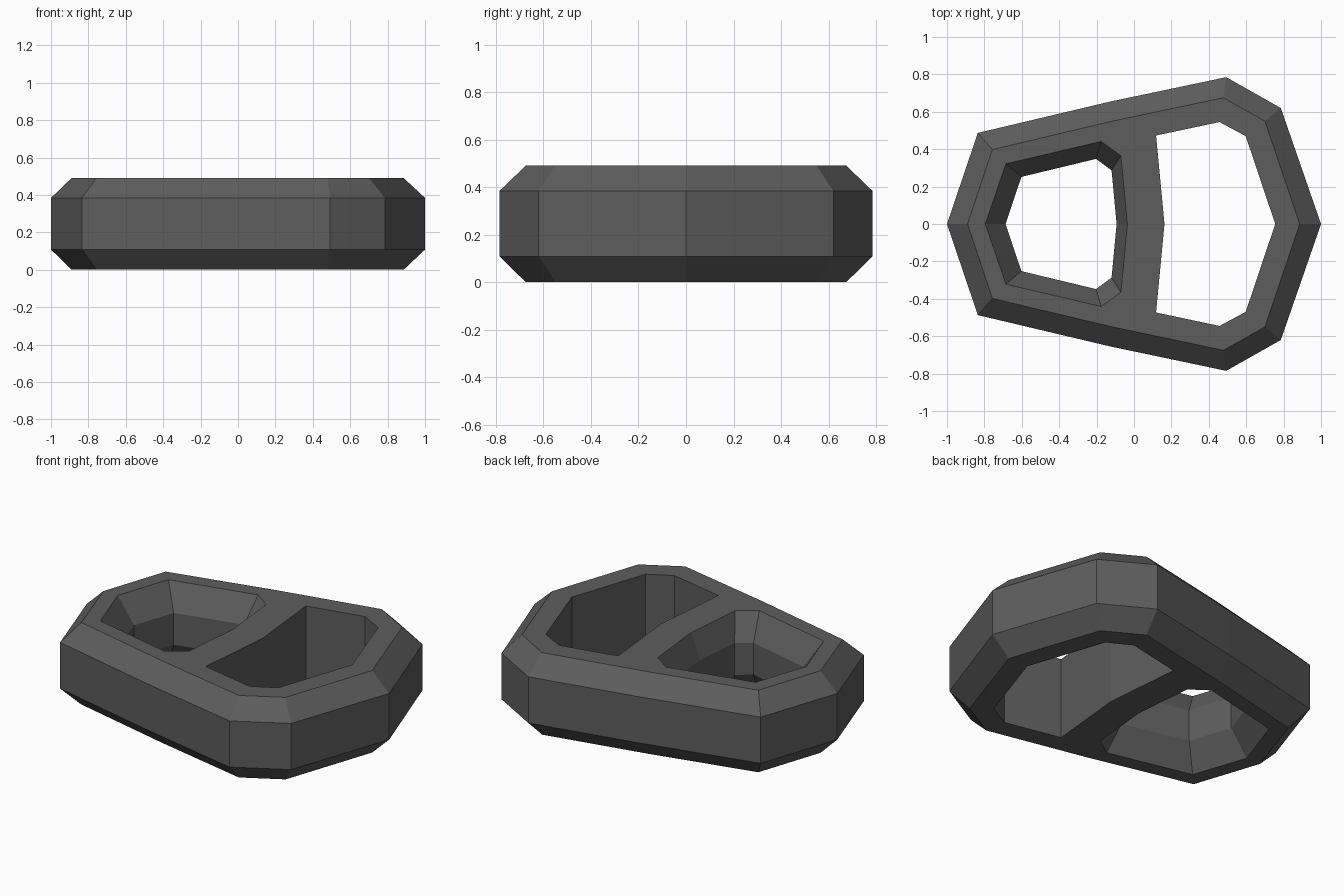
import bpy, bmesh

if "Cube" in bpy.data.objects:
    bpy.data.objects.remove(bpy.data.objects["Cube"])

H = 0.49

def mirrored(half):
    # Half outline from +x tip to -x tip, mirrored across y = 0
    return half + [(x, -y) for x, y in reversed(half[1:-1])]

# Outer body: full-width band and inset chamfer edge
OUT_WIDE = mirrored([(1, 0), (0.785, 0.62), (0.493, 0.785), (-0.13, 0.654), (-0.835, 0.487), (-1, 0)])
OUT_INSET = mirrored([(0.886, 0), (0.70, 0.55), (0.478, 0.675), (-0.12, 0.549), (-0.757, 0.398), (-0.89, 0)])

# Large straight-walled opening
BIG_HOLE = mirrored([(0.755, 0), (0.597, 0.47), (0.457, 0.545), (0.118, 0.473), (0.163, 0)])

# Small opening, flared at both ends
SMALL_FLARE = mirrored([(-0.035, 0), (-0.07, 0.365), (-0.176, 0.441), (-0.685, 0.322), (-0.795, 0)])
SMALL_NARROW = mirrored([(-0.093, 0), (-0.12, 0.287), (-0.203, 0.348), (-0.602, 0.252), (-0.687, 0)])

bm = bmesh.new()

def wall(levels):
    # Skin a stack of rings; return bottom and top edge loops
    rings = [[bm.verts.new((x, y, z)) for x, y in pts] for pts, z in levels]
    n = len(rings[0])
    for a, b in zip(rings, rings[1:]):
        for i in range(n):
            j = (i + 1) % n
            bm.faces.new((a[i], a[j], b[j], b[i]))
    return [[bm.edges.get((r[i], r[(i + 1) % n])) for i in range(n)]
            for r in (rings[0], rings[-1])]

walls = [
    wall([(OUT_INSET, 0), (OUT_WIDE, 0.108), (OUT_WIDE, 0.384), (OUT_INSET, H)]),
    wall([(BIG_HOLE, 0), (BIG_HOLE, H)]),
    wall([(SMALL_FLARE, 0), (SMALL_NARROW, 0.15), (SMALL_NARROW, 0.34), (SMALL_FLARE, H)]),
]

# Flat bottom and top faces with both openings left free
for k, nz in ((0, -1), (1, 1)):
    edges = [e for w in walls for e in w[k]]
    bmesh.ops.triangle_fill(bm, edges=edges, use_beauty=True, normal=(0, 0, nz))

bmesh.ops.recalc_face_normals(bm, faces=bm.faces[:])
mesh = bpy.data.meshes.new("link_body")
bm.to_mesh(mesh)
bm.free()

# Dark grey finish
mat = bpy.data.materials.new("dark_grey")
mat.diffuse_color = (0.11, 0.11, 0.11, 1)
mat.use_nodes = True
mat.node_tree.nodes["Principled BSDF"].inputs["Base Color"].default_value = mat.diffuse_color
mesh.materials.append(mat)
bpy.context.scene.collection.objects.link(bpy.data.objects.new("link_body", mesh))
